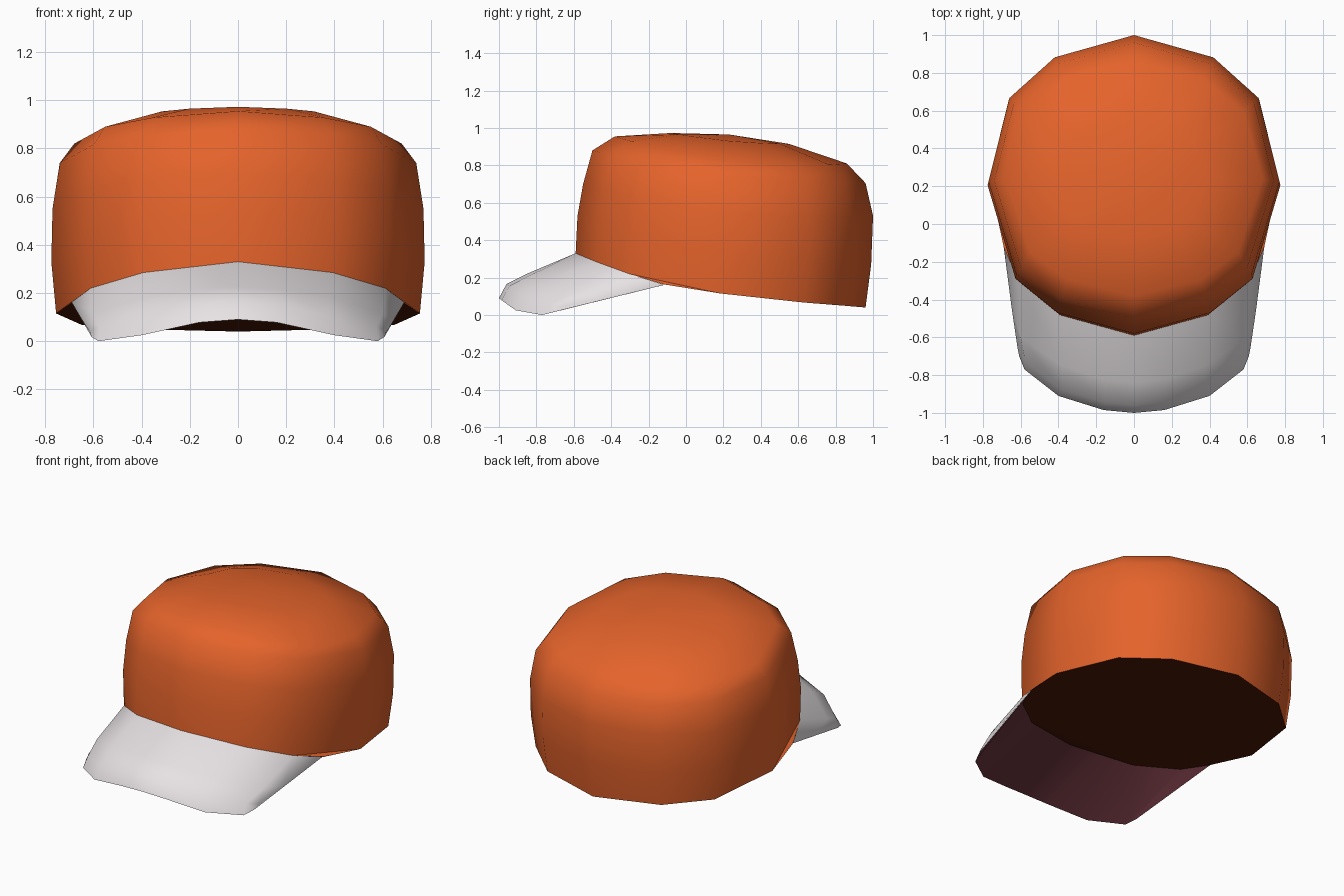
import bpy, bmesh, math

if "Cube" in bpy.data.objects:
    bpy.data.objects.remove(bpy.data.objects["Cube"])


def mat(name, rgb):
    m = bpy.data.materials.new(name)
    m.diffuse_color = (*rgb, 1)
    m.use_nodes = True
    m.node_tree.nodes["Principled BSDF"].inputs["Base Color"].default_value = m.diffuse_color
    return m


orange = mat("orange_cloth", (0.78, 0.125, 0.024))
dark = mat("dark_brown_inside", (0.075, 0.010, 0.002))
white = mat("off_white_brim", (0.80, 0.76, 0.77))
maroon = mat("maroon_underside", (0.14, 0.034, 0.045))


def make_object(name, bm, mats):
    bmesh.ops.recalc_face_normals(bm, faces=bm.faces)
    me = bpy.data.meshes.new(name)
    bm.to_mesh(me)
    bm.free()
    ob = bpy.data.objects.new(name, me)
    bpy.context.collection.objects.link(ob)
    for m in mats:
        me.materials.append(m)
    bpy.ops.object.select_all(action='DESELECT')
    ob.select_set(True)
    bpy.context.view_layer.objects.active = ob
    bpy.ops.object.shade_smooth_by_angle(angle=math.radians(60))
    return ob


# Crown: twelve-sided outline lofted through tilted rings
half = [(0, -1), (.52, -.86), (.81, -.63), (1, 0), (.857, .57), (.545, .848), (0, 1)]
outline = half + [(-u, v) for u, v in half[-2:0:-1]]
base_z = [.33, .285, .22, .115, .067, .05, .04]
base_z += base_z[-2:0:-1]
# front y, back y, half width, then height at front, side and back
rings = [
    (-.59, .96, .755, .33, .115, .04),
    (-.58, .99, .775, .53, .33, .27),
    (-.55, 1.0, .77, .70, .55, .53),
    (-.50, .96, .74, .88, .74, .705),
    (-.38, .86, .68, .955, .82, .81),
    (-.08, .55, .39, .973, .93, .915),
]
brim_end = (.69, -.12, .16)
bm = bmesh.new()
loops = []
for yf, yb, w, zf, zs, zb in rings:
    a, b = (zf + zb) / 2 - zs, (zb - zf) / 2
    loops.append([bm.verts.new((w * u, (yf + yb) / 2 + (yb - yf) / 2 * v,
                                zs + b * v + a * v * v)) for u, v in outline])
for v, z in zip(loops[0], base_z):
    v.co.z = z
n = len(outline)
for lo, hi in zip(loops, loops[1:]):
    for i in range(n):
        j = (i + 1) % n
        bm.faces.new((lo[i], lo[j], hi[j], hi[i]))
apex = bm.verts.new((0, .23, .965))
for i in range(n):
    bm.faces.new((loops[-1][i], loops[-1][(i + 1) % n], apex))
# small hem pieces reaching down to the brim ends
for s, i, j in ((1, 2, 3), (-1, n - 2, n - 3)):
    tip = bm.verts.new((s * brim_end[0], brim_end[1], brim_end[2] + .004))
    bm.faces.new((loops[0][i], tip, loops[0][j]))
base = [tuple(v.co) for v in loops[0][:7]]
make_object("crown", bm, [orange])

# Inside: nearly flat dark panel closing the crown, meeting the brim underside
inner = [(0, -.59, .25), (.39, -.475, .205), (.61, -.3, .18), brim_end]
side = inner + base[3:]
bm = bmesh.new()
right = [bm.verts.new(p) for p in side]
left = [bm.verts.new((-x, y, z)) if x > 1e-6 else r
        for (x, y, z), r in zip(side, right)]
for i in range(len(side) - 1):
    bm.faces.new(list(dict.fromkeys((left[i], right[i], right[i + 1], left[i + 1]))))
panel = make_object("crown_inside", bm, [dark])
if panel.data.polygons[2].normal.z > 0:
    panel.data.flip_normals()

# Brim: columns running from the crown to the front edge, then the inner
# end of the underside; right half mirrored
mid = lambda p, q: tuple((a + b) / 2 for a, b in zip(p, q))
cols = [
    [base[0], (0, -.84, .225), (0, -.96, .165), (0, -1.0, .09), inner[0]],
    [mid(base[0], base[1]), (.17, -.82, .218), (.15, -.945, .155),
     (.16, -.985, .078), mid(inner[0], inner[1])],
    [base[1], (.38, -.75, .185), (.38, -.88, .105), (.4, -.91, .025), inner[1]],
    [base[2], (.6, -.6, .115), (.575, -.73, .06), (.58, -.77, 0), inner[2]],
    [(.69, -.12, .163), (.647, -.45, .088), (.616, -.66, .042),
     (.608, -.70, .018), brim_end],
]
full = [[(-x, y, z) for x, y, z in c] for c in cols[:0:-1]] + cols
bm = bmesh.new()
grid = [[bm.verts.new(p) for p in c] for c in full]
for a, b in zip(grid, grid[1:]):
    for k in range(4):
        f = bm.faces.new((a[k], a[k + 1], b[k + 1], b[k]))
        f.material_index = int(k == 3)
for c in (grid[0], grid[-1]):
    bm.faces.new(c)
make_object("brim", bm, [white, maroon])
bm = bmesh.new()
brim = bpy.data.objects["brim"].data
bm.from_mesh(brim)
# keep the brim facing outward: the underside must look down
if sum(f.normal.z for f in bm.faces if f.material_index == 1) > 0:
    bmesh.ops.reverse_faces(bm, faces=bm.faces)
bm.to_mesh(brim)
bm.free()
